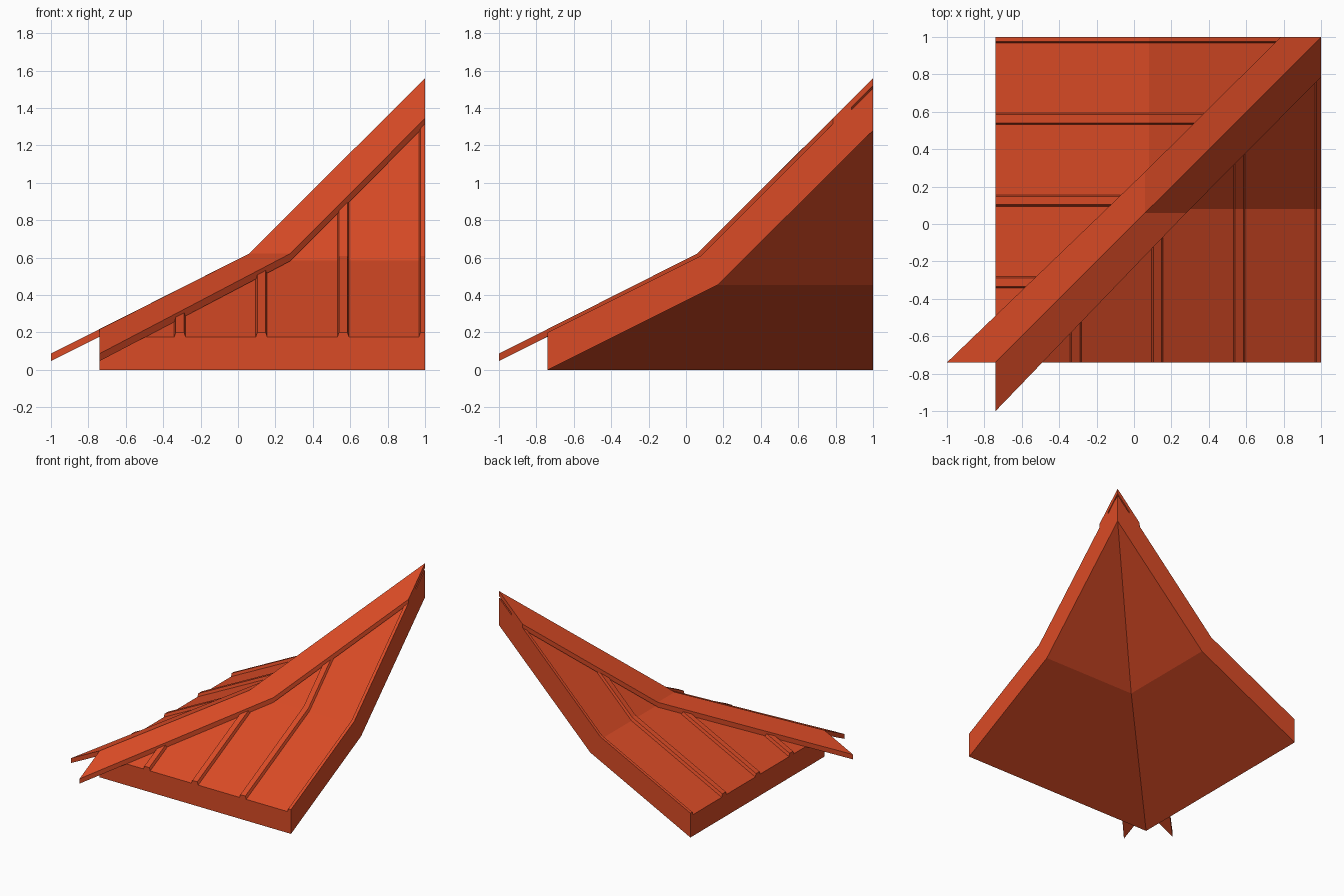
import bpy
import bmesh

cube = bpy.data.objects.get("Cube")
if cube:
    bpy.data.objects.remove(cube, do_unlink=True)

# Single painted clay colour
clay = bpy.data.materials.new("orange_clay")
clay.use_nodes = True
color = (0.70, 0.07, 0.019, 1)
clay.diffuse_color = color
bsdf = next(n for n in clay.node_tree.nodes if n.type == "BSDF_PRINCIPLED")
bsdf.inputs["Base Color"].default_value = color
bsdf.inputs["Roughness"].default_value = 0.8

EAVE, END = -0.74, 1.0     # footprint limits on both axes
KINK = 0.08                # where the roof pitch steepens


def roof_z(y):
    """Height of the roof surface: gentle pitch, then steep."""
    return 0.175 + 0.5 * (min(y, KINK) - EAVE) + max(0, y - KINK)


def loft(bm, sections):
    """Bridge matching closed sections and cap both ends."""
    rings = [[bm.verts.new(p) for p in s] for s in sections]
    n = len(rings[0])
    for a, b in zip(rings, rings[1:]):
        for i in range(n):
            j = (i + 1) % n
            bm.faces.new((a[i], a[j], b[j], b[i]))
    bm.faces.new(rings[0])
    bm.faces.new(rings[-1])


def build(name, sections):
    """Make one slope's part and its twin reflected across the hip line."""
    bm = bmesh.new()
    loft(bm, sections)
    loft(bm, [[(y, x, z) for x, y, z in s] for s in sections])
    bmesh.ops.remove_doubles(bm, verts=bm.verts, dist=0.0005)
    # drop inner walls on the hip plane
    inner = [f for f in bm.faces if all(abs(v.co.x - v.co.y) < 0.001 for v in f.verts)]
    bmesh.ops.delete(bm, geom=inner, context="FACES")
    bmesh.ops.recalc_face_normals(bm, faces=bm.faces)
    mesh = bpy.data.meshes.new(name)
    bm.to_mesh(mesh)
    bm.free()
    mesh.materials.append(clay)
    obj = bpy.data.objects.new(name, mesh)
    bpy.context.collection.objects.link(obj)
    return obj


# Roof slab: (top y, top z, underside y, underside z) from eave to peak
slab = [(EAVE, roof_z(EAVE), EAVE, 0),
        (KINK, roof_z(KINK), 0.17, 0.455),
        (END, roof_z(END), END, 1.28)]
build("roof_slab", [[(t, t, tz), (END, t, tz), (END, b, bz), (b, b, bz)]
                    for t, tz, b, bz in slab])

# Hip cap: (inner x = y, outer x, outer y, inner z, outer z)
CAP_THICK = 0.04
cap = [(EAVE, EAVE, -1.0, 0.217, 0.087),
       (0.06, 0.28, 0.06, 0.622, 0.622),
       (END, END, 0.785, 1.56, 1.345)]
build("hip_cap", [[(i, i, iz), (ox, oy, oz),
                   (ox, oy, oz - CAP_THICK), (i, i, iz - CAP_THICK)]
                  for i, ox, oy, iz, oz in cap])

# Standing seams: raised ribs running up each slope until they meet the cap
HEIGHT, BEVEL = 0.025, 0.01
for number, left in enumerate((-0.343, 0.093, 0.53, 0.965), 1):
    right = min(left + 0.065, END)
    right_top = right if right == END else right - BEVEL
    stop = left - 0.08
    stations = [EAVE] + ([KINK] if stop > KINK else []) + [stop]
    build(f"seam_rib_{number}",
          [[(left, y, roof_z(y) - 0.005), (left + BEVEL, y, roof_z(y) + HEIGHT),
            (right_top, y, roof_z(y) + HEIGHT), (right, y, roof_z(y) - 0.005)]
           for y in stations])
